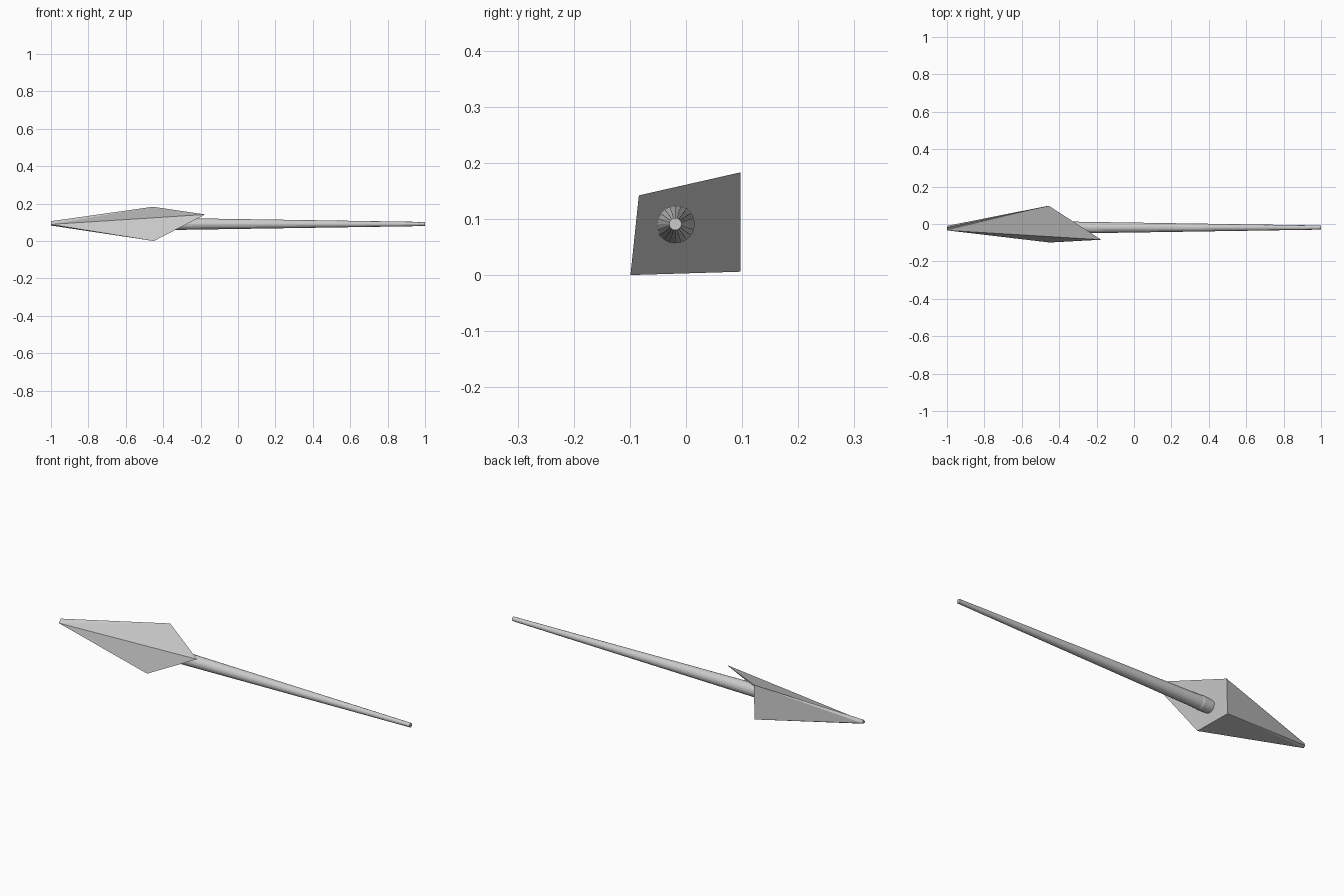
import bpy, bmesh, math

if "Cube" in bpy.data.objects:
    bpy.data.objects.remove(bpy.data.objects["Cube"])


def finish(name, bm):
    bmesh.ops.recalc_face_normals(bm, faces=bm.faces)
    mesh = bpy.data.meshes.new(name)
    bm.to_mesh(mesh)
    bm.free()
    obj = bpy.data.objects.new(name, mesh)
    bpy.context.collection.objects.link(obj)
    return obj


# Irregular faceted stone head: base corners (one barbed) narrowing to a blunt, twisted tip
base = [(-0.175, -0.084, 0.142), (-0.455, 0.097, 0.183),
        (-0.46, 0.097, 0.006), (-0.45, -0.099, 0.0)]
tip = [(-1, -0.034, 0.089), (-1, -0.018, 0.106),
       (-1, -0.010, 0.090), (-1, -0.022, 0.083)]
bm = bmesh.new()
b = [bm.verts.new(p) for p in base]
t = [bm.verts.new(p) for p in tip]
for i in range(4):
    j = (i + 1) % 4
    if i == 0:      # hollow top side folds from the back corner
        bm.faces.new((b[0], b[1], t[0]))
        bm.faces.new((b[1], t[1], t[0]))
    else:
        bm.faces.new((b[i], b[j], t[j]))
        bm.faces.new((b[i], t[j], t[i]))
bm.faces.new(t)
bm.faces.new((b[1], b[2], b[3], b[0]))
finish("spear_head", bm)

# Tapered round shaft with a small collar where it enters the head
sides = 20
profile = [(1.0, 0.011), (-0.39, 0.0325), (-0.40, 0.0345), (-0.46, 0.033)]
bm = bmesh.new()
rings = []
for x, r in profile:
    rings.append([bm.verts.new((x, -0.019 + r * math.cos(2 * math.pi * k / sides),
                                0.091 + r * math.sin(2 * math.pi * k / sides)))
                  for k in range(sides)])
for lo, hi in zip(rings, rings[1:]):
    for k in range(sides):
        n = (k + 1) % sides
        bm.faces.new((lo[k], lo[n], hi[n], hi[k]))
bm.faces.new(rings[0])
bm.faces.new(rings[-1])
finish("shaft", bm)
